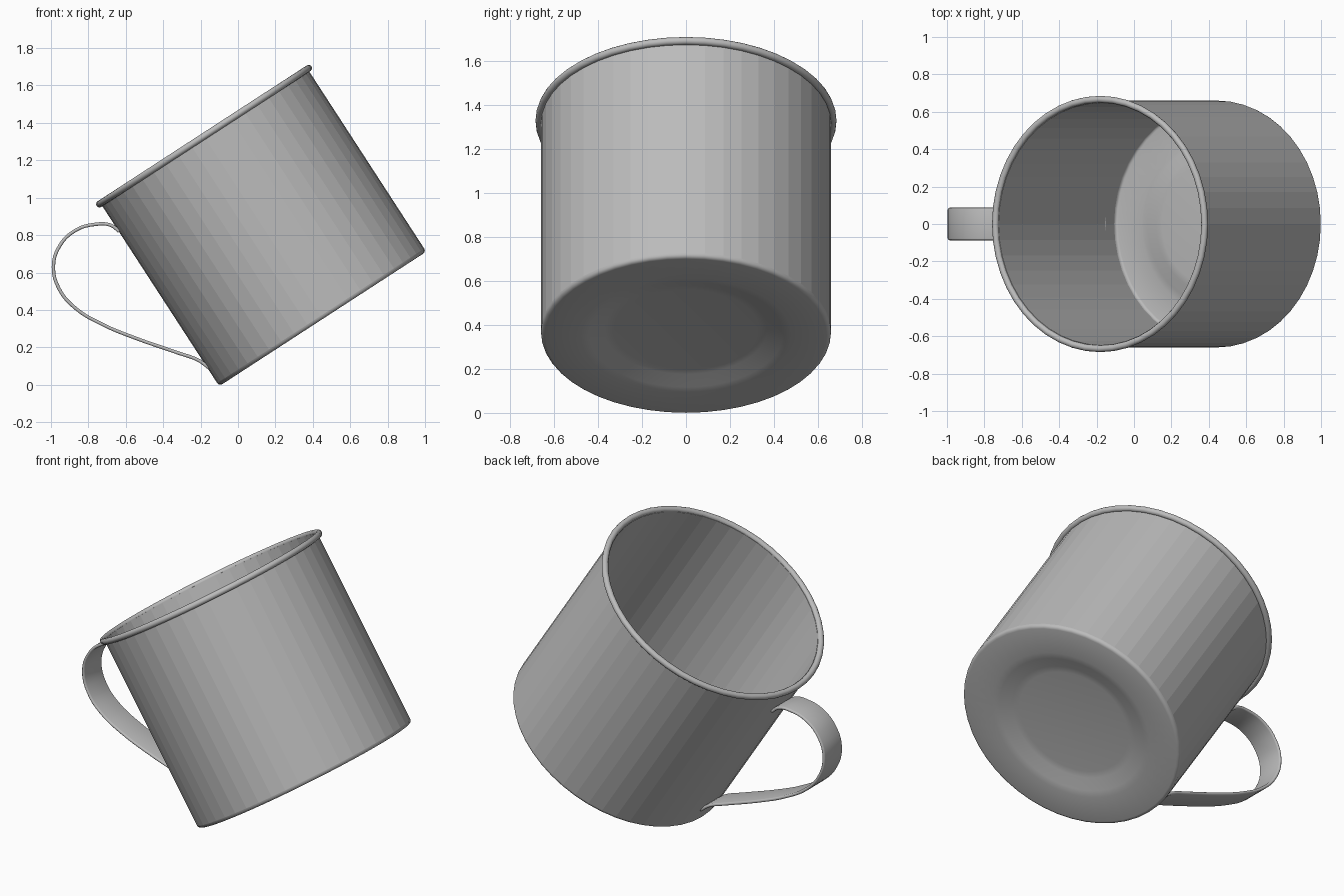
import bpy, bmesh
from math import sin, cos, pi, radians
from mathutils import Vector

cube = bpy.data.objects.get("Cube")
if cube:
    bpy.data.objects.remove(cube, do_unlink=True)

SIDES = 48
TILT = radians(-33)
BASE = Vector((0.453, 0, 0.352))      # centre of the underside

metal = bpy.data.materials.new("grey metal")
metal.use_nodes = True
colour = (0.5, 0.5, 0.5, 1)
metal.diffuse_color = colour
metal.node_tree.nodes["Principled BSDF"].inputs["Base Color"].default_value = colour


def arc(r, h, size, start, end, steps):
    """Points of an arc in the (radius, height) plane, angles in degrees."""
    angles = [radians(start + (end - start) * i / steps) for i in range(steps + 1)]
    return [(r + size * cos(a), h + size * sin(a)) for a in angles]


def lathe(name, profile, closed=False):
    """Spin a profile round the tilted mug axis; tall wall faces stay flat."""
    bm = bmesh.new()
    verts = [bm.verts.new((r, 0, h)) for r, h in profile]
    edges = [bm.edges.new(pair) for pair in zip(verts, verts[1:])]
    if closed:
        edges.append(bm.edges.new((verts[-1], verts[0])))
    bmesh.ops.spin(bm, geom=verts + edges, axis=(0, 0, 1), cent=(0, 0, 0),
                   angle=2 * pi, steps=SIDES)
    bmesh.ops.remove_doubles(bm, verts=bm.verts, dist=0.0005)
    bmesh.ops.recalc_face_normals(bm, faces=bm.faces)
    for face in bm.faces:
        heights = [v.co.z for v in face.verts]
        face.smooth = max(heights) - min(heights) < 0.5
    mesh = bpy.data.meshes.new(name)
    bm.to_mesh(mesh)
    bm.free()
    mesh.materials.append(metal)
    obj = bpy.data.objects.new(name, mesh)
    bpy.context.collection.objects.link(obj)
    obj.location = BASE
    obj.rotation_euler.y = TILT
    return obj


# Cup: pressed-in underside, rounded corner, outer wall, inner wall, floor
under = [(0, 0.035), (0.33, 0.035), (0.37, 0.031), (0.44, 0.006), (0.48, 0)]
floor = [(r, h + 0.015) for r, h in reversed(under)]
lathe("cup_body", under + arc(0.64, 0.02, 0.02, -90, 0, 4)
      + [(0.66, 1.165), (0.647, 1.165)]
      + arc(0.632, 0.03, 0.015, 0, -90, 3) + floor)

# Rolled rim bead
lathe("rim", arc(0.667, 1.165, 0.018, 0, 330, 11), closed=True)

# Handle: a bent metal strip with rounded edges
path = [(-0.635, 0.82), (-0.68, 0.853), (-0.76, 0.858), (-0.87, 0.825),
        (-0.955, 0.74), (-0.987, 0.63), (-0.955, 0.51), (-0.87, 0.41),
        (-0.73, 0.325), (-0.55, 0.25), (-0.32, 0.17), (-0.21, 0.13), (-0.155, 0.09)]
curve = bpy.data.curves.new("handle", 'CURVE')
curve.dimensions = '3D'
curve.twist_mode = 'Z_UP'
curve.fill_mode = 'FULL'
curve.use_fill_caps = True
curve.extrude = 0.078
curve.bevel_depth = 0.009
curve.bevel_resolution = 2
curve.resolution_u = 4
spline = curve.splines.new('BEZIER')
spline.bezier_points.add(len(path) - 1)
for point, (x, z) in zip(spline.bezier_points, path):
    point.co = (x, z, 0)
    point.handle_left_type = point.handle_right_type = 'AUTO'
curve.materials.append(metal)
handle = bpy.data.objects.new("handle", curve)
bpy.context.collection.objects.link(handle)
handle.rotation_euler.x = pi / 2
bpy.ops.object.select_all(action='DESELECT')
handle.select_set(True)
bpy.context.view_layer.objects.active = handle
bpy.ops.object.convert(target='MESH')
bpy.ops.object.shade_smooth_by_angle(angle=radians(40))
